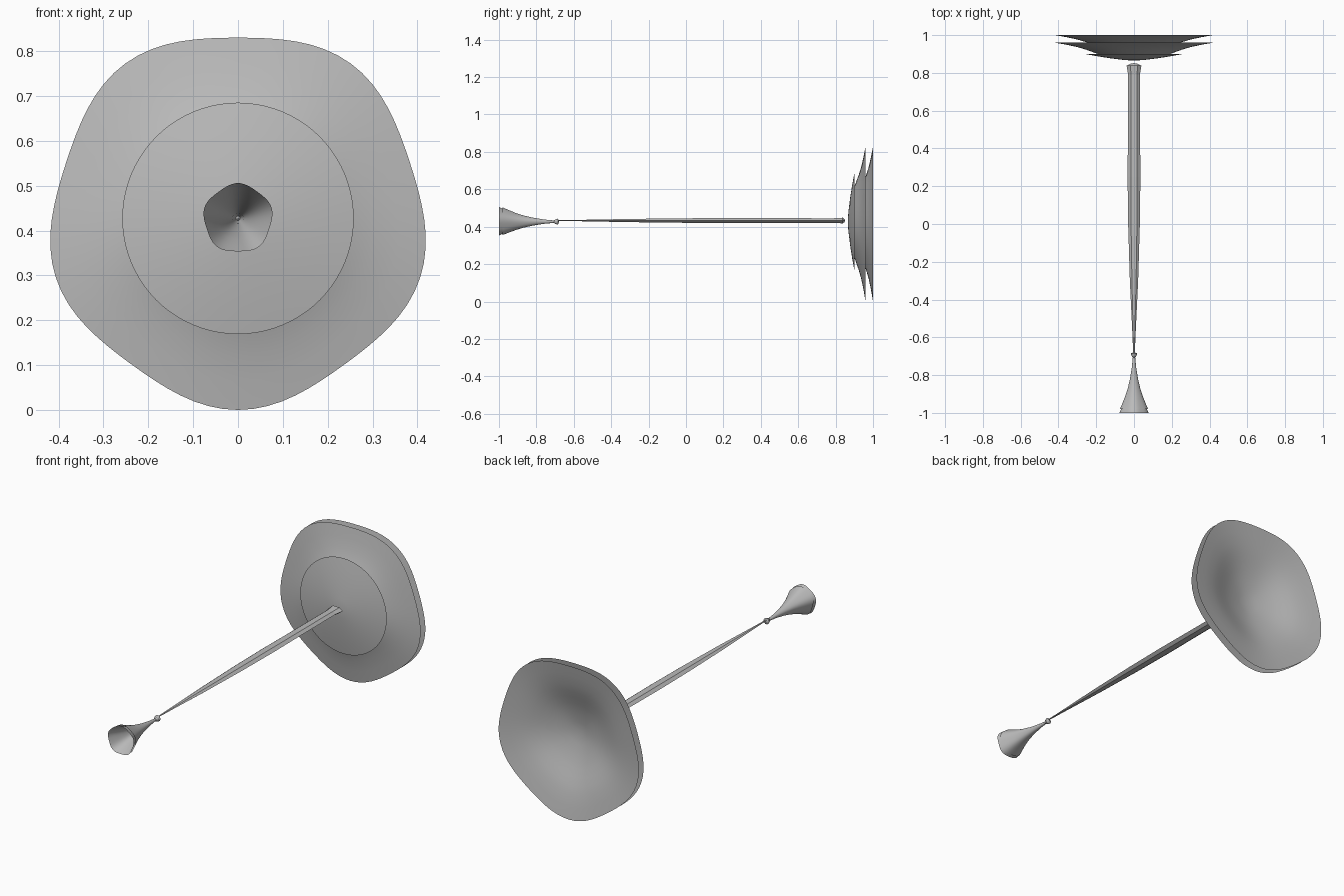
import bpy, bmesh, math

AXIS_Z = 0.427

old = bpy.data.objects.get("Cube")
if old:
    bpy.data.objects.remove(old, do_unlink=True)

grey = bpy.data.materials.new("plain grey")
grey.use_nodes = True
colour = (0.5, 0.5, 0.5, 1)
grey.diffuse_color = colour
grey.node_tree.nodes["Principled BSDF"].inputs["Base Color"].default_value = colour


def loft(name, profile, sides=80, lobe=0.0, point=0.0, flat=1.0, smooth=True, z=AXIS_Z):
    """Sheet swept along y through (y, radius) rings; lobe rounds it into a pentagon."""
    bm = bmesh.new()
    outer = max(r for _, r in profile)
    rings = []
    for y, r in profile:
        if r == 0:
            rings.append([bm.verts.new((0, y, z))] * sides)
            continue
        ring = []
        for i in range(sides):
            a = math.tau * i / sides
            rr = r * (1 + lobe * (r / outer) * math.cos(5 * (a - point)))
            ring.append(bm.verts.new((rr * math.cos(a), y, z + flat * rr * math.sin(a))))
        rings.append(ring)
    for a, b in zip(rings, rings[1:]):
        for i in range(sides):
            j = (i + 1) % sides
            corners = list(dict.fromkeys((a[i], a[j], b[j], b[i])))
            bm.faces.new(corners)
    bmesh.ops.recalc_face_normals(bm, faces=bm.faces)
    mesh = bpy.data.meshes.new(name)
    bm.to_mesh(mesh)
    bm.free()
    mesh.materials.append(grey)
    obj = bpy.data.objects.new(name, mesh)
    bpy.context.collection.objects.link(obj)
    if smooth:
        mesh.shade_smooth()
    return obj


def shifted(profile, dy):
    return [(y + dy, r) for y, r in profile]


# Large flared dish: two nested sheets, point of the pentagon downwards
flare = [(0.866, 0.06), (0.877, 0.12), (0.895, 0.175), (0.909, 0.215), (0.923, 0.253),
         (0.937, 0.30), (0.949, 0.355), (0.96, 0.415)]
down = -math.pi / 2
loft("dish_front_shell", flare[1:], lobe=0.029, point=down)
loft("dish_back_shell", [(0.897, 0)] + shifted(flare, 0.04), lobe=0.029, point=down)

# Shallow round cone in front of the dish
loft("dish_front_disc", [(0.865, 0), (0.868, 0.05), (0.878, 0.13), (0.889, 0.2), (0.9, 0.258)])

# Small trumpet at the front: two nested sheets, point of the pentagon upwards
horn = [(-0.7, 0.004), (-0.78, 0.012), (-0.84, 0.022), (-0.89, 0.034),
        (-0.93, 0.047), (-0.97, 0.063), (-1.0, 0.076)]
up = math.pi / 2
loft("horn_outer_shell", horn, sides=50, lobe=0.035, point=up)
loft("horn_inner_shell", shifted([(y, r * 0.97) for y, r in horn], 0.02),
     sides=50, lobe=0.035, point=up)

# Knot joining the horn and the shaft
loft("knot", [(-0.715, 0), (-0.7, 0.012), (-0.685, 0.017), (-0.678, 0)], sides=10, smooth=False)

# Long flattened shaft with a small flared cap
shaft = [(-0.69, 0.004), (-0.55, 0.01), (-0.3, 0.022), (0.0, 0.031), (0.25, 0.034),
         (0.5, 0.032), (0.79, 0.031), (0.838, 0.039), (0.848, 0.02), (0.852, 0)]
loft("shaft", shaft, sides=6, flat=0.45, smooth=False, z=AXIS_Z + 0.006)
